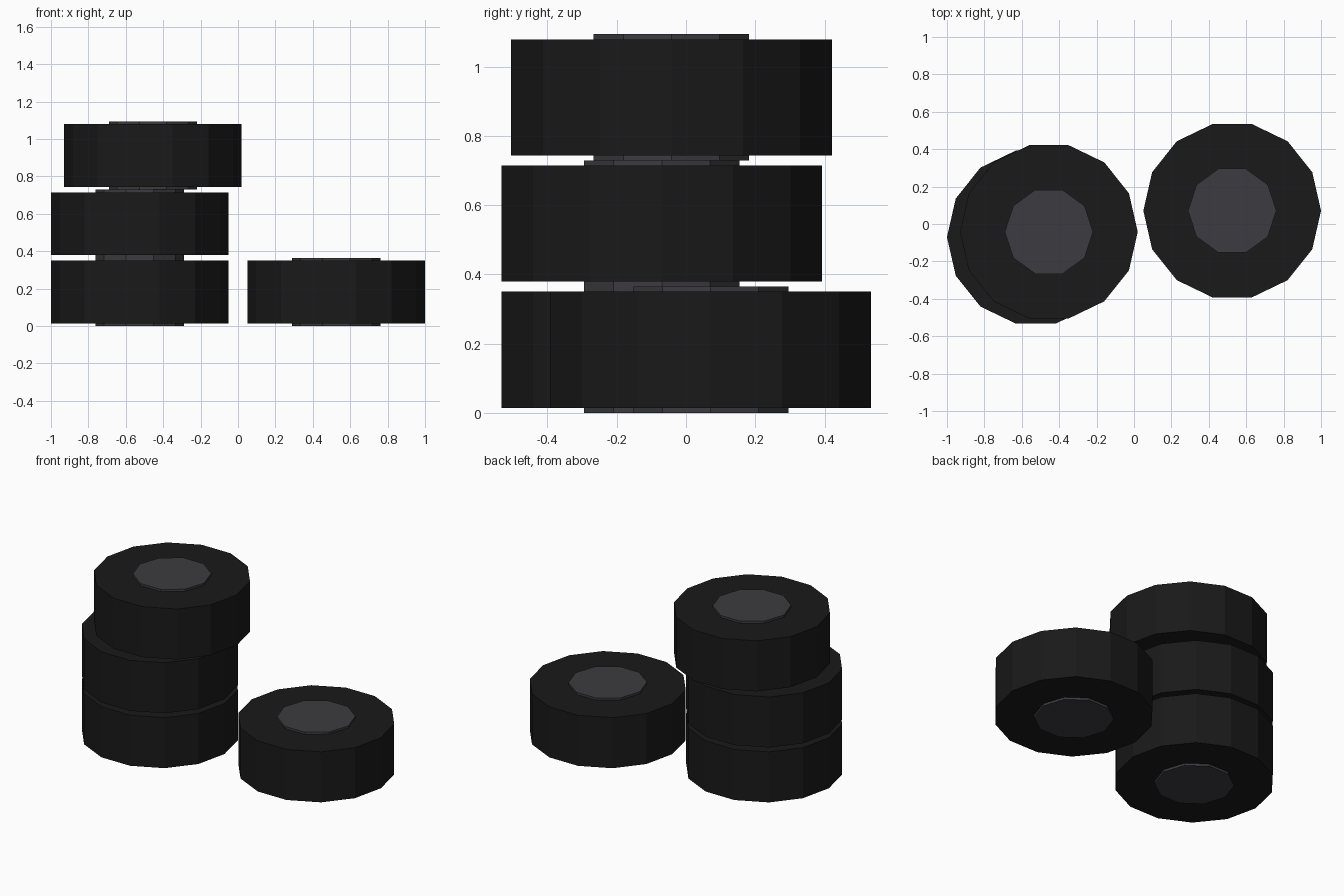
import bpy

if "Cube" in bpy.data.objects:
    bpy.data.objects.remove(bpy.data.objects["Cube"])

def material(name, rgb):
    m = bpy.data.materials.new(name)
    m.diffuse_color = (*rgb, 1)
    m.use_nodes = True
    m.node_tree.nodes["Principled BSDF"].inputs["Base Color"].default_value = m.diffuse_color
    return m

rubber = material("rubber", (0.01, 0.01, 0.01))
metal = material("hub_grey", (0.046, 0.043, 0.05))

def prism(name, sides, radius, x, y, z0, z1, mat):
    # Flat-sided cylinder with its first corner pointing along +x
    depth = z1 - z0
    bpy.ops.mesh.primitive_cylinder_add(vertices=sides, radius=radius, depth=depth,
                                        location=(x, y, (z0 + z1) / 2))
    ob = bpy.context.object
    ob.name = name
    # the primitive starts at +y: turn it so a corner lies on +x
    ob.rotation_euler.z = -1.5707963
    ob.data.materials.append(mat)

H = 0.3645     # hub height = stacking pitch
LIP = 0.0145   # hub protrusion past the tire

def tire(name, x, y, level):
    z = level * H
    prism(name + "_tire", 14, 0.475, x, y, z + LIP, z + H - LIP, rubber)
    prism(name + "_hub", 10, 0.236, x, y, z, z + H, metal)

# Stack of three, plus one lying beside it
tire("stack_bottom", -0.525, -0.07, 0)
tire("stack_middle", -0.525, -0.07, 1)
tire("stack_top", -0.455, -0.042, 2)
tire("loose", 0.525, 0.071, 0)
